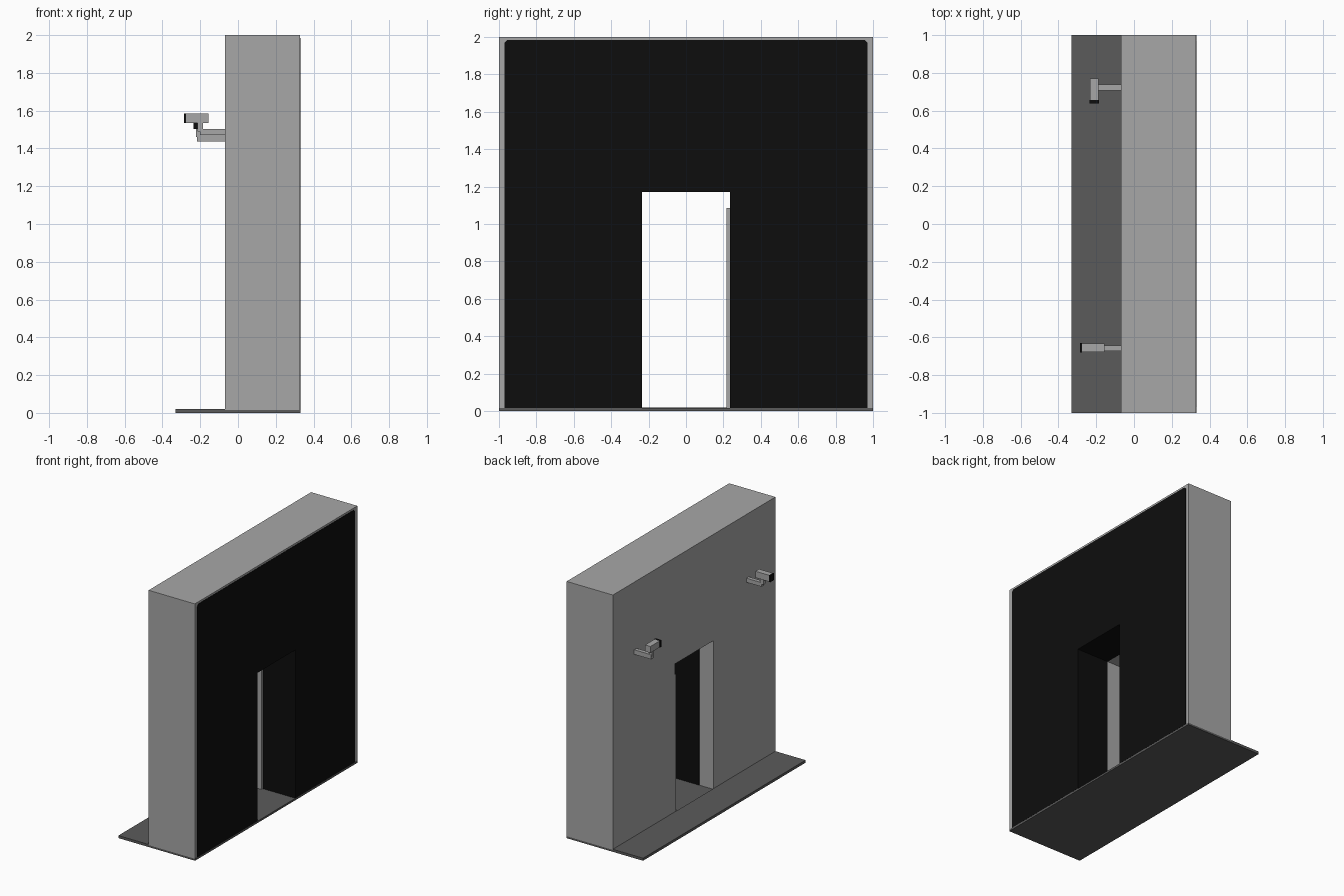
import bpy, bmesh

if "Cube" in bpy.data.objects:
    bpy.data.objects.remove(bpy.data.objects["Cube"])

def material(name, v):
    m = bpy.data.materials.new(name)
    m.diffuse_color = (v, v, v, 1)
    m.use_nodes = True
    m.node_tree.nodes["Principled BSDF"].inputs["Base Color"].default_value = m.diffuse_color
    return m

GREY = material("wall_grey", 0.39)
DARK = material("floor_dark_grey", 0.105)
BLACK = material("black", 0.004)

def finish(name, bm, mat):
    bmesh.ops.recalc_face_normals(bm, faces=bm.faces)
    me = bpy.data.meshes.new(name)
    bm.to_mesh(me)
    bm.free()
    me.materials.append(mat)
    ob = bpy.data.objects.new(name, me)
    bpy.context.collection.objects.link(ob)
    return ob

def box(name, x, y, z, mat):
    """Box from (min, max) ranges on each axis."""
    bm = bmesh.new()
    bmesh.ops.create_cube(bm, size=1)
    for v in bm.verts:
        v.co = [r[0] if c < 0 else r[1] for c, r in zip(v.co, (x, y, z))]
    return finish(name, bm, mat)

def doorway_slab(name, x, half, z, door_half, door_top, mat, chamfer=0):
    """Upside-down U outline pushed through the x range."""
    side = [(door_half, door_top), (door_half, z[0]), (half, z[0])]
    if chamfer:
        side += [(half, z[1] - chamfer), (half - chamfer, z[1])]
    else:
        side += [(half, z[1])]
    outline = side + [(-y, h) for y, h in reversed(side)]
    bm = bmesh.new()
    face = bm.faces.new([bm.verts.new((x[0], y, h)) for y, h in outline])
    ext = bmesh.ops.extrude_face_region(bm, geom=[face])
    for g in ext["geom"]:
        if isinstance(g, bmesh.types.BMVert):
            g.co.x = x[1]
    return finish(name, bm, mat)

# Floor plate under the wall and in front of the doorway
box("floor_step", (-0.33, -0.07), (-1, 1), (0, 0.02), DARK)
box("floor_under_wall", (-0.07, 0.33), (-1, 1), (0, 0.015), DARK)

# Grey wall, and the black lining that fills its open back and doorway
doorway_slab("wall", (-0.07, 0.328), 1, (0.015, 2), 0.236, 1.172, GREY)
doorway_slab("black_lining", (0.05, 0.33), 0.97, (0.0155, 1.985), 0.234, 1.17, BLACK, 0.015)

# Thin door leaf parked against one jamb
box("door_edge", (-0.065, 0.049), (0.217, 0.237), (0.016, 1.085), GREY)

# Camera pointing away from the wall
box("camera_a_arm", (-0.2, -0.065), (-0.672, -0.643), (1.472, 1.504), GREY)
box("camera_a_post", (-0.215, -0.185), (-0.67, -0.645), (1.49, 1.54), GREY)
box("camera_a_body", (-0.275, -0.155), (-0.677, -0.632), (1.535, 1.585), GREY)
box("camera_a_lens", (-0.285, -0.274), (-0.679, -0.63), (1.534, 1.586), BLACK)

# Camera turned sideways along the wall
box("camera_b_arm", (-0.217, -0.065), (0.708, 0.738), (1.438, 1.474), GREY)
box("camera_b_post", (-0.222, -0.197), (0.71, 0.736), (1.46, 1.51), GREY)
box("camera_b_body", (-0.233, -0.187), (0.655, 0.77), (1.505, 1.555), GREY)
box("camera_b_lens", (-0.236, -0.184), (0.638, 0.656), (1.504, 1.556), BLACK)
